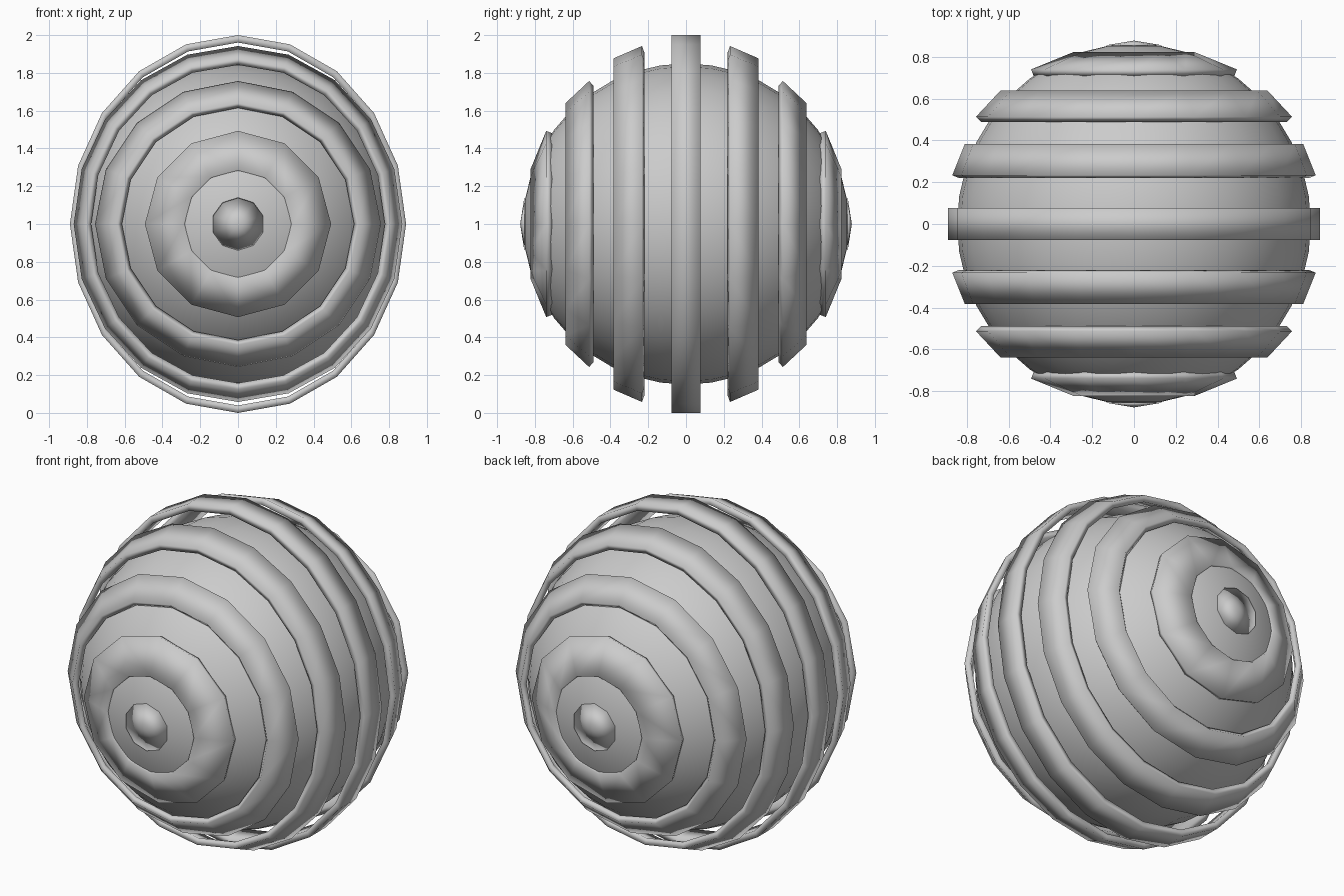
import bpy, bmesh, math

if "Cube" in bpy.data.objects:
    bpy.data.objects.remove(bpy.data.objects["Cube"])


def finish(name, bm):
    bmesh.ops.recalc_face_normals(bm, faces=bm.faces)
    mesh = bpy.data.meshes.new(name)
    bm.to_mesh(mesh)
    bm.free()
    for p in mesh.polygons:
        p.use_smooth = True
    ob = bpy.data.objects.new(name, mesh)
    bpy.context.collection.objects.link(ob)
    return ob


def band(name, p0, p1, sides, stretch=1.0, thick=0.035, side=1):
    """Flat hoop around the y axis; p0/p1 are (y, radius) of its outer corners."""
    (y0, r0), (y1, r1) = p0, p1
    length = math.hypot(y1 - y0, r1 - r0)
    ny, nr = -(r1 - r0) / length * thick, (y1 - y0) / length * thick
    profile = [(y0, r0), (y1, r1), (y1 - ny, r1 - nr), (y0 - ny, r0 - nr)]
    bm = bmesh.new()
    loops = []
    for i in range(sides):
        a = 2 * math.pi * i / sides
        loops.append([bm.verts.new((r * math.sin(a), side * y,
                                    1 + r * stretch * math.cos(a)))
                      for y, r in profile])
    for i in range(sides):
        a, b = loops[i], loops[(i + 1) % sides]
        for j in range(4):
            k = (j + 1) % 4
            bm.faces.new((a[j], a[k], b[k], b[j]))
    return finish(name, bm)


def cap(name, side, sides=10):
    """Shallow cone closing the pole."""
    bm = bmesh.new()
    tip = bm.verts.new((0, side * 0.878, 1))
    base = bm.verts.new((0, side * 0.845, 1))
    rim = [bm.verts.new((0.14 * math.sin(2 * math.pi * i / sides), side * 0.856,
                         1 + 0.14 * math.cos(2 * math.pi * i / sides)))
           for i in range(sides)]
    for i in range(sides):
        a, b = rim[i], rim[(i + 1) % sides]
        bm.faces.new((a, b, tip))
        bm.faces.new((b, a, base))
    return finish(name, bm)


# Core ball, poles along y
bpy.ops.mesh.primitive_uv_sphere_add(segments=32, ring_count=20, radius=1,
                                     location=(0, 0, 1), rotation=(math.pi / 2, 0, 0))
core = bpy.context.object
core.name = "core_ball"
core.scale = (0.847, 0.85, 0.862)
bpy.ops.object.shade_smooth()

# Middle hoop
band("middle_band", (-0.077, 0.89), (0.077, 0.89), 20, 1.0 / 0.89)

# Mirrored hoops and pole caps
hoops = [
    ("inner_band", (0.233, 0.87), (0.383, 0.81), 20, 1.083),
    ("outer_band", (0.513, 0.757), (0.638, 0.64), 16, 1.0),
    ("end_band", (0.74, 0.493), (0.824, 0.288), 12, 1.0),
]
for side, label in ((-1, "front"), (1, "back")):
    for name, p0, p1, sides, stretch in hoops:
        band(f"{label}_{name}", p0, p1, sides, stretch, side=side)
    cap(f"{label}_pole_cap", side)
